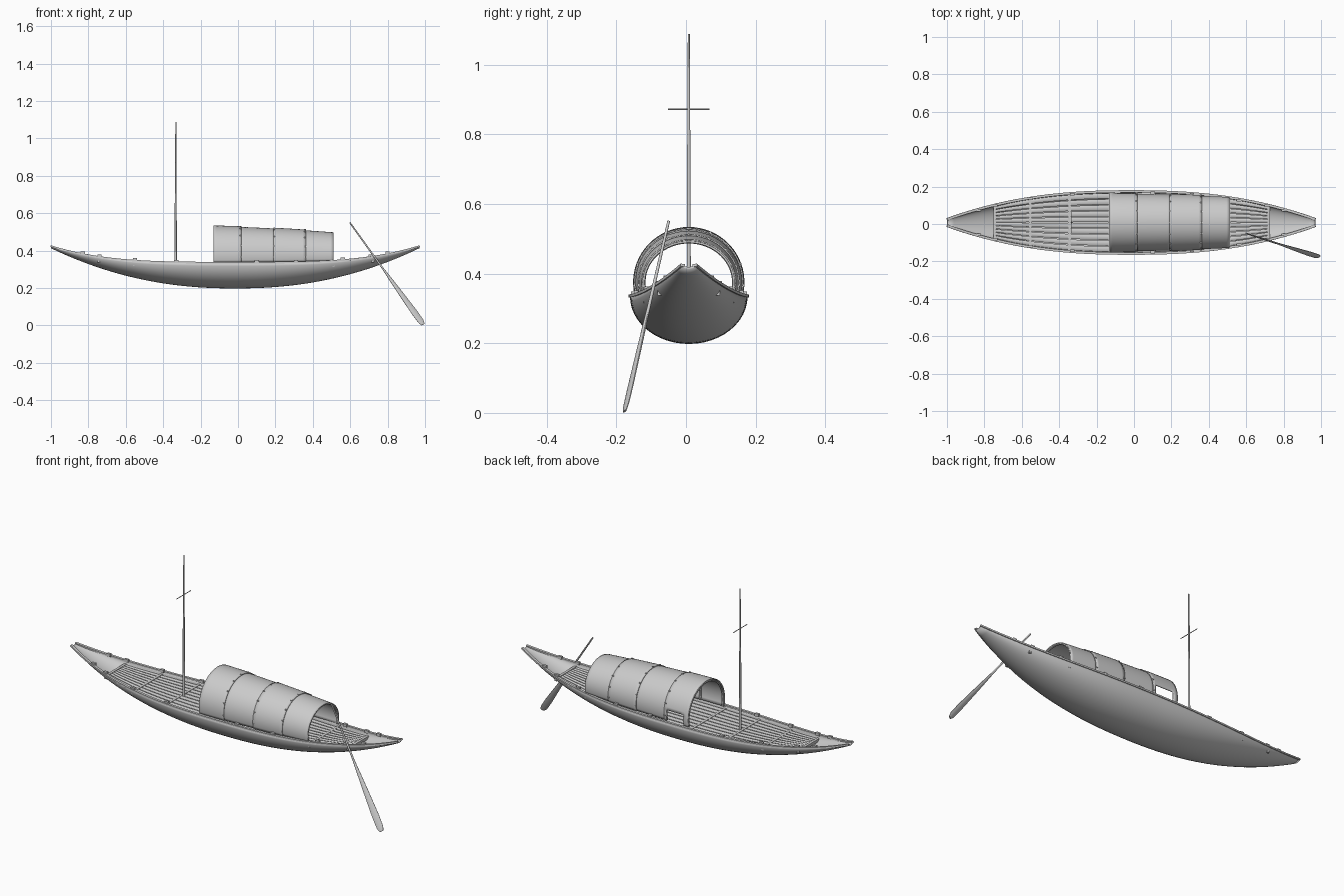
import bpy, bmesh, math
from mathutils import Vector

if "Cube" in bpy.data.objects:
    bpy.data.objects.remove(bpy.data.objects["Cube"])

CY = 0.008                                   # centreline of the boat in y


def u(x): return min(1, abs(x + 0.015) / 0.985)
def sheer(x): return 0.335 + 0.088 * u(x) ** 3.5
def keel(x): return 0.198 + 0.215 * u(x) ** 2.2
def half(x): return 0.02 + 0.149 * (1 - u(x) ** 2.4)
def span(a, b, n): return [a + (b - a) * i / n for i in range(n + 1)]


def finish(name, bm, angle=40, thick=0, offset=-1):
    bmesh.ops.recalc_face_normals(bm, faces=bm.faces)
    me = bpy.data.meshes.new(name)
    bm.to_mesh(me)
    bm.free()
    ob = bpy.data.objects.new(name, me)
    bpy.context.collection.objects.link(ob)
    if thick:
        m = ob.modifiers.new("thickness", 'SOLIDIFY')
        m.thickness, m.offset = thick, offset
    bpy.ops.object.select_all(action='DESELECT')
    ob.select_set(True)
    bpy.context.view_layer.objects.active = ob
    bpy.ops.object.shade_smooth_by_angle(angle=math.radians(angle))
    return ob


def loft(bm, rings, closed=True, skip=None):
    vs = [[bm.verts.new(p) for p in r] for r in rings]
    n = len(rings[0])
    for i in range(len(vs) - 1):
        for j in range(n if closed else n - 1):
            f = [vs[i][j], vs[i][(j + 1) % n], vs[i + 1][(j + 1) % n], vs[i + 1][j]]
            c = sum((v.co for v in f), Vector()) / 4
            if not (skip and skip(c)):
                bm.faces.new(f)
    if closed:
        bm.faces.new(vs[0])
        bm.faces.new(vs[-1])


def tube(bm, pts, sizes, sides=8, side=(0, 1, 0)):
    """Sweep an elliptical section; sizes are (across, thick) half widths."""
    pts = [Vector(p) for p in pts]
    rings = []
    for i, p in enumerate(pts):
        t = (pts[min(i + 1, len(pts) - 1)] - pts[max(i - 1, 0)]).normalized()
        b = t.cross(Vector(side)).normalized()
        a = b.cross(t)
        w, h = sizes[i] if isinstance(sizes, list) else sizes
        rings.append([p + a * w * math.cos(k) + b * h * math.sin(k)
                      for k in [math.tau * (s + .5) / sides for s in range(sides)]])
    loft(bm, rings)


def box(bm, c, s):
    r = bmesh.ops.create_cube(bm, size=1)
    for v in r["verts"]:
        v.co = Vector(c) + Vector([v.co[i] * s[i] for i in range(3)])


# Hull: open elliptical shell between sheer and keel
bm = bmesh.new()
loft(bm, [[(x, CY - half(x) * math.cos(a), sheer(x) - (sheer(x) - keel(x)) * math.sin(a))
           for a in span(0, math.pi, 24)] for x in span(-1, 0.97, 56)], closed=False)
bmesh.ops.recalc_face_normals(bm, faces=bm.faces)
if min(bm.faces, key=lambda f: f.calc_center_median().z).normal.z > 0:
    bmesh.ops.reverse_faces(bm, faces=bm.faces)
finish("hull", bm, 50, 0.007)

# Gunwale rails
bm = bmesh.new()
for s in (-1, 1):
    tube(bm, [(x, CY + s * (half(x) - 0.003), sheer(x) + 0.001) for x in span(-1, 0.97, 48)],
         (0.0095, 0.006), 4)
finish("gunwales", bm)

# Deck slats, laid in bays that taper with the hull
BEAMS = [-0.745, -0.555, -0.345, -0.13, 0.1, 0.31, 0.51, 0.72]
N = 10
bm = bmesh.new()
for x0, x1 in zip(BEAMS, BEAMS[1:]):
    for k in range(N):
        f = (2 * k + 1) / N - 1
        pts = [(x, CY + f * (half(x) - 0.01), sheer(x) - 0.02) for x in span(x0 + .003, x1 - .003, 4)]
        tube(bm, pts, [((half(p[0]) - 0.01) / N * 0.96, 0.006) for p in pts], 8)
finish("deck_slats", bm)

# Beams under the slats, and cleats on the gunwales
bm = bmesh.new()
for x in BEAMS:
    box(bm, (x, CY, sheer(x) - 0.021), (0.014, 2 * half(x) - 0.012, 0.016))
finish("cross_beams", bm)
bm = bmesh.new()
for x in [-0.83, -0.74, -0.55, -0.33, 0.1, 0.31, 0.56, 0.71, 0.8]:
    for s in (-1, 1):
        box(bm, (x, CY + s * (half(x) - 0.008), sheer(x) + 0.006), (0.022, 0.013, 0.016))
finish("cleats", bm)


# Canopy: four overlapping arched panels over hoops
def arch(x, inset=0):
    t = max(0, min(1, (x + 0.13) / 0.64))
    rx, rz = 0.158 - 0.02 * t ** 1.5 - inset, 0.157 - 0.032 * t ** 1.5 - inset
    return [(x, CY + rx * math.cos(a), 0.375 + rz * math.sin(a))
            for a in span(math.radians(-15), math.radians(195), 36)]


EDGES = [-0.13, 0.01, 0.19, 0.355, 0.51]
for i in range(4):
    bm = bmesh.new()
    gap = (lambda c: c.y > 0 and c.z < 0.405 and -0.1 < c.x < 0.0) if i == 0 else None
    drop = 0.004 * (i % 2)
    loft(bm, [arch(x, drop) for x in span(EDGES[i], min(0.51, EDGES[i + 1] + 0.008), 10)],
         closed=False, skip=gap)
    finish("canopy_panel_%d" % (i + 1), bm, 50, 0.004, 0)
bm = bmesh.new()
for x in EDGES:
    x = max(-0.124, min(0.504, x))
    tube(bm, arch(x, 0.009), (0.006, 0.005), 6, (1, 0, 0))
finish("canopy_hoops", bm)

# Seam pegs along the panel overlaps
bm = bmesh.new()
for x in EDGES[1:4]:
    for p in arch(x + 0.004, -0.002)[2:35:4]:
        box(bm, p, (0.010, 0.005, 0.005))
finish("seam_pegs", bm)

# Mast with its yard
bm = bmesh.new()
tube(bm, [(-0.333, CY, 0.30), (-0.333, CY, 0.7), (-0.332, CY, 1.088)],
     [(0.0065, 0.0065), (0.005, 0.005), (0.003, 0.003)], 10)
finish("mast", bm)
bm = bmesh.new()
tube(bm, [(-0.333, -0.052, 0.872), (-0.333, 0.068, 0.872)], (0.002, 0.002), 8, (1, 0, 0))
finish("mast_crossbar", bm)

# Steering oar: slim shaft that widens to a blade
top, tip = Vector((0.598, -0.05, 0.55)), Vector((0.99, -0.176, 0.005))
prof = [(0, .004, .004), (.45, .005, .005), (.55, .009, .005), (.7, .014, .005),
        (.88, .019, .0045), (.97, .018, .004), (1, .010, .003)]
bm = bmesh.new()
tube(bm, [top.lerp(tip, p[0]) for p in prof], [(p[1], p[2]) for p in prof], 10, (0.8, 0.5, 0.5))
finish("steering_oar", bm)
